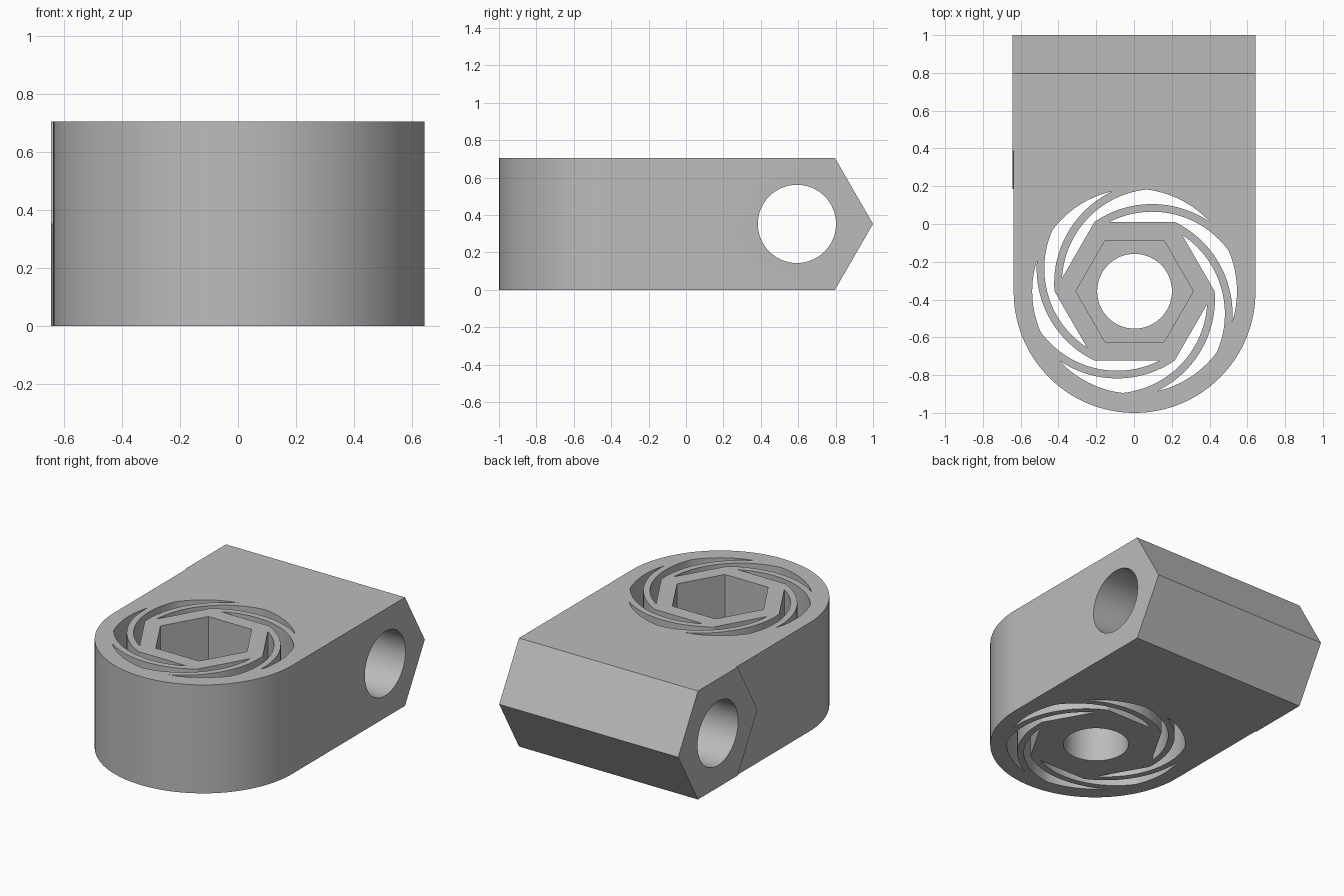
import bpy, bmesh, math
from mathutils import Vector, Matrix

if "Cube" in bpy.data.objects:
    bpy.data.objects.remove(bpy.data.objects["Cube"])

HEIGHT = 0.705
HUB = Vector((0.003, -0.356))    # centre of the nut pocket and spring arms
HINGE_Y, HINGE_R = 0.593, 0.407  # hexagonal hinge end
LEFT, RIGHT = 0.643, -0.637

grey = bpy.data.materials.new("plain grey")
grey.use_nodes = True
grey.diffuse_color = (0.5, 0.5, 0.5, 1)
grey.node_tree.nodes["Principled BSDF"].inputs["Base Color"].default_value = (0.5, 0.5, 0.5, 1)


def arc(centre, radius, start, end, steps):
    """Points along an arc, angles in radians."""
    angles = [start + (end - start) * i / steps for i in range(steps + 1)]
    return [centre + radius * Vector((math.cos(a), math.sin(a))) for a in angles]


def ring(centre, radius, sides):
    return arc(centre, radius, 0, math.tau, sides)[:-1]


def prism(name, outline, low, high, along_x=False):
    """Extrude a flat outline along z, or a (y, z) outline along x."""
    bm = bmesh.new()
    place = (lambda p: (low, p.x, p.y)) if along_x else (lambda p: (p.x, p.y, low))
    face = bm.faces.new([bm.verts.new(place(p)) for p in outline])
    made = bmesh.ops.extrude_face_region(bm, geom=[face])["geom"]
    step = (high - low, 0, 0) if along_x else (0, 0, high - low)
    bmesh.ops.translate(bm, vec=step, verts=[v for v in made if isinstance(v, bmesh.types.BMVert)])
    bmesh.ops.recalc_face_normals(bm, faces=bm.faces)
    mesh = bpy.data.meshes.new(name)
    bm.to_mesh(mesh)
    bm.free()
    obj = bpy.data.objects.new(name, mesh)
    bpy.context.collection.objects.link(obj)
    mesh.materials.append(grey)
    return obj


def cut(target, cutter):
    mod = target.modifiers.new("cut", "BOOLEAN")
    mod.operation, mod.solver, mod.object = "DIFFERENCE", "EXACT", cutter
    bpy.context.view_layer.objects.active = target
    bpy.ops.object.modifier_apply(modifier=mod.name)


# Body: rounded front, straight sides, pointed back
mid_x, radius = (LEFT + RIGHT) / 2, (LEFT - RIGHT) / 2
back_y = HINGE_Y + HINGE_R / 2
outline = arc(Vector((mid_x, radius - 1)), radius, math.pi, math.tau, 64)
outline += [Vector((LEFT, back_y)), Vector((RIGHT, back_y))]
body = prism("body", outline, 0, HEIGHT)
bm = bmesh.new()
bm.from_mesh(body.data)
back = [e for e in bm.edges if all(v.co.y > back_y - 0.01 for v in e.verts)
        and abs(e.verts[0].co.z - e.verts[1].co.z) > 0.1]
for v in [g for g in bmesh.ops.subdivide_edges(bm, edges=back, cuts=1)["geom_inner"]
          if isinstance(g, bmesh.types.BMVert)]:
    v.co.y = HINGE_Y + HINGE_R
bm.to_mesh(body.data)
bm.free()

# Thin hexagonal cheek on the right side of the hinge end
hinge_centre = Vector((HINGE_Y, HEIGHT / 2))
cheek = prism("hinge_cheek", ring(hinge_centre, HINGE_R, 6), RIGHT - 0.007, RIGHT, True)

# Cross hole, bolt hole and hexagonal nut pocket
cross_hole = prism("cross_hole_cutter", ring(hinge_centre, 0.209, 64), -1, 1, True)
bolt_hole = prism("bolt_hole_cutter", ring(HUB, 0.198, 64), -0.1, HEIGHT + 0.1)
nut_pocket = prism("nut_pocket_cutter", ring(HUB, 0.311, 6), 0.35, HEIGHT + 0.1)
cutters = [cross_hole, bolt_hole, nut_pocket]

# Spiral slots that leave six curved spring arms around a hexagonal core
CORE, REACH, ARM_IN = 0.424, 0.542, 0.5
turn = Matrix.Rotation(-math.pi / 3, 2)
vertex = Vector((-CORE / 2, CORE * math.sin(math.pi / 3)))
arm_centre = Vector((0.093, -0.079))
next_centre, next_vertex = turn @ arm_centre, turn @ vertex
ARM_OUT = (vertex - arm_centre).length


def angle(v):
    return math.atan2(v.y, v.x)


def meet(centre, r):
    """Point where an arm circle meets the outer circle, on its anticlockwise side."""
    d = centre.length
    a = angle(centre) + math.acos((REACH ** 2 + d * d - r * r) / (2 * d * REACH))
    return REACH * Vector((math.cos(a), math.sin(a)))


rise = vertex.y - arm_centre.y
inner_tip = Vector((arm_centre.x - math.sqrt(ARM_IN ** 2 - rise ** 2), vertex.y))
corner, outer_tip = meet(arm_centre, ARM_IN), meet(next_centre, ARM_OUT)
slot = arc(arm_centre, ARM_IN, angle(inner_tip - arm_centre), angle(corner - arm_centre), 28)
slot += arc(Vector((0, 0)), REACH, angle(corner), angle(outer_tip), 14)[1:]
slot += arc(next_centre, ARM_OUT, angle(outer_tip - next_centre),
            angle(next_vertex - next_centre), 24)[1:]
for k in range(6):
    spin = Matrix.Rotation(k * math.pi / 3, 2)
    cutters.append(prism(f"spiral_slot_cutter_{k + 1}", [HUB + spin @ p for p in slot],
                         -0.1, HEIGHT + 0.1))

for cutter in cutters:
    cut(body, cutter)
cut(cheek, cross_hole)
for cutter in cutters:
    bpy.data.objects.remove(cutter)

# Smooth the curved walls, keep the corners sharp
bpy.ops.object.select_all(action="DESELECT")
for obj in (body, cheek):
    obj.select_set(True)
bpy.context.view_layer.objects.active = body
bpy.ops.object.shade_smooth_by_angle(angle=math.radians(25))
